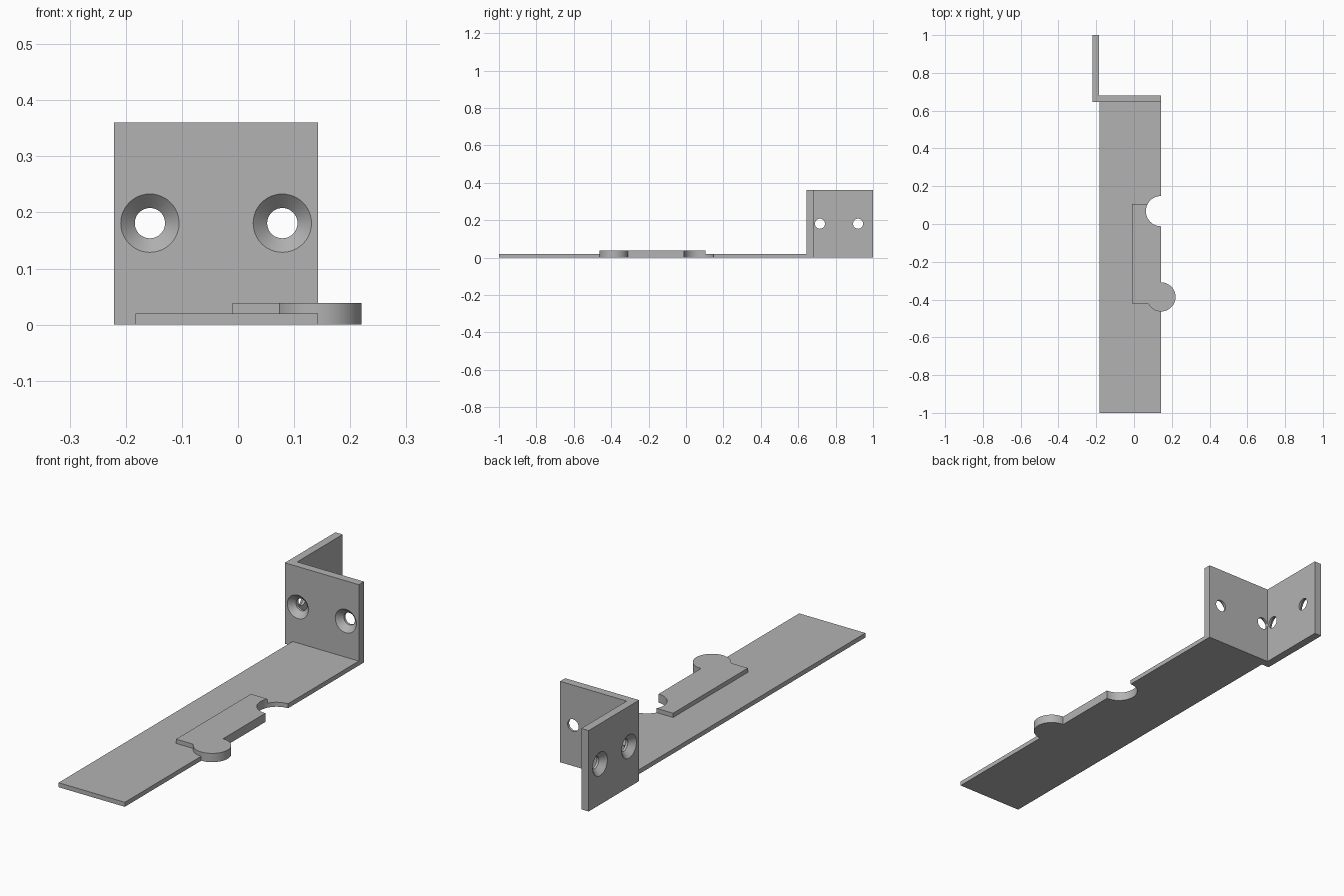
import bpy
import bmesh
from math import radians, cos, sin, pi
from mathutils import Vector

if "Cube" in bpy.data.objects:
    bpy.data.objects.remove(bpy.data.objects["Cube"], do_unlink=True)

grey = bpy.data.materials.new("metal grey")
grey.use_nodes = True
COLOUR = (0.45, 0.45, 0.45, 1)
grey.diffuse_color = COLOUR
grey.node_tree.nodes["Principled BSDF"].inputs["Base Color"].default_value = COLOUR


def finish(bm, name):
    bmesh.ops.recalc_face_normals(bm, faces=bm.faces[:])
    mesh = bpy.data.meshes.new(name)
    bm.to_mesh(mesh)
    bm.free()
    mesh.materials.append(grey)
    obj = bpy.data.objects.new(name, mesh)
    bpy.context.collection.objects.link(obj)
    return obj


def smooth(obj):
    bpy.ops.object.select_all(action="DESELECT")
    obj.select_set(True)
    bpy.context.view_layer.objects.active = obj
    bpy.ops.object.shade_smooth_by_angle(angle=radians(30))


def prism(name, outline, z0, z1):
    """Extrude a flat outline from z0 up to z1."""
    bm = bmesh.new()
    face = bm.faces.new([bm.verts.new((x, y, z0)) for x, y in outline])
    top = bmesh.ops.extrude_face_region(bm, geom=[face])["geom"]
    verts = [v for v in top if isinstance(v, bmesh.types.BMVert)]
    bmesh.ops.translate(bm, verts=verts, vec=(0, 0, z1 - z0))
    return finish(bm, name)


def arc(cx, cy, r, start, end, steps=32):
    angles = [radians(start + (end - start) * i / steps) for i in range(steps + 1)]
    return [(cx + r * cos(a), cy + r * sin(a)) for a in angles]


def screw_cutter(location, axis):
    """Countersunk hole shape: a cone running into a cylinder."""
    profile = [(0, -0.01), (0.062, -0.01), (0.027, 0.025), (0.027, 0.06), (0, 0.06)]
    bm = bmesh.new()
    verts = [bm.verts.new((r, 0, z)) for r, z in profile]
    edges = [bm.edges.new(pair) for pair in zip(verts, verts[1:])]
    bmesh.ops.spin(bm, geom=verts + edges, cent=(0, 0, 0), axis=(0, 0, 1),
                   angle=2 * pi, steps=48)
    bmesh.ops.remove_doubles(bm, verts=bm.verts[:], dist=0.0001)
    turn = Vector((0, 0, 1)).rotation_difference(Vector(axis)).to_matrix()
    bmesh.ops.transform(bm, matrix=turn.to_4x4(), verts=bm.verts[:])
    bmesh.ops.translate(bm, verts=bm.verts[:], vec=location)
    cutter = finish(bm, "screw_hole_cutter")
    cutter.hide_render = True
    return cutter


LEFT, RIGHT, FOLD = -0.183, 0.143, 0.645
KNOB = (RIGHT, -0.386, 0.077)
NOTCH = (RIGHT, 0.068, 0.08)

# Long base strip with a round knob and a matching notch on one edge
base = prism("base_strip",
             [(LEFT, -1), (RIGHT, -1)] + arc(*KNOB, -90, 90)
             + arc(*NOTCH, -90, -270) + [(RIGHT, FOLD), (LEFT, FOLD)],
             0, 0.02)

# Raised pad following the same knob and notch
pad = prism("raised_pad",
            [(-0.01, -0.421)] + arc(*KNOB, 207, 450, 48)
            + arc(*NOTCH, -90, -207.5) + [(-0.01, 0.105)],
            0.02, 0.039)

# Upright corner bracket
bracket = prism("corner_bracket",
                [(-0.221, FOLD), (RIGHT, FOLD), (RIGHT, 0.681),
                 (-0.185, 0.681), (-0.185, 1), (-0.221, 1)],
                0, 0.36)

# Countersunk screw holes in both bracket walls
cutters = [screw_cutter((x, FOLD, 0.181), (0, 1, 0)) for x in (-0.157, 0.079)]
cutters += [screw_cutter((-0.221, y, 0.181), (1, 0, 0)) for y in (0.716, 0.92)]
bpy.context.view_layer.objects.active = bracket
for cutter in cutters:
    mod = bracket.modifiers.new("screw_hole", "BOOLEAN")
    mod.operation = "DIFFERENCE"
    mod.solver = "EXACT"
    mod.object = cutter
    bpy.ops.object.modifier_apply(modifier=mod.name)
    bpy.data.objects.remove(cutter, do_unlink=True)

for obj in (base, pad, bracket):
    smooth(obj)
